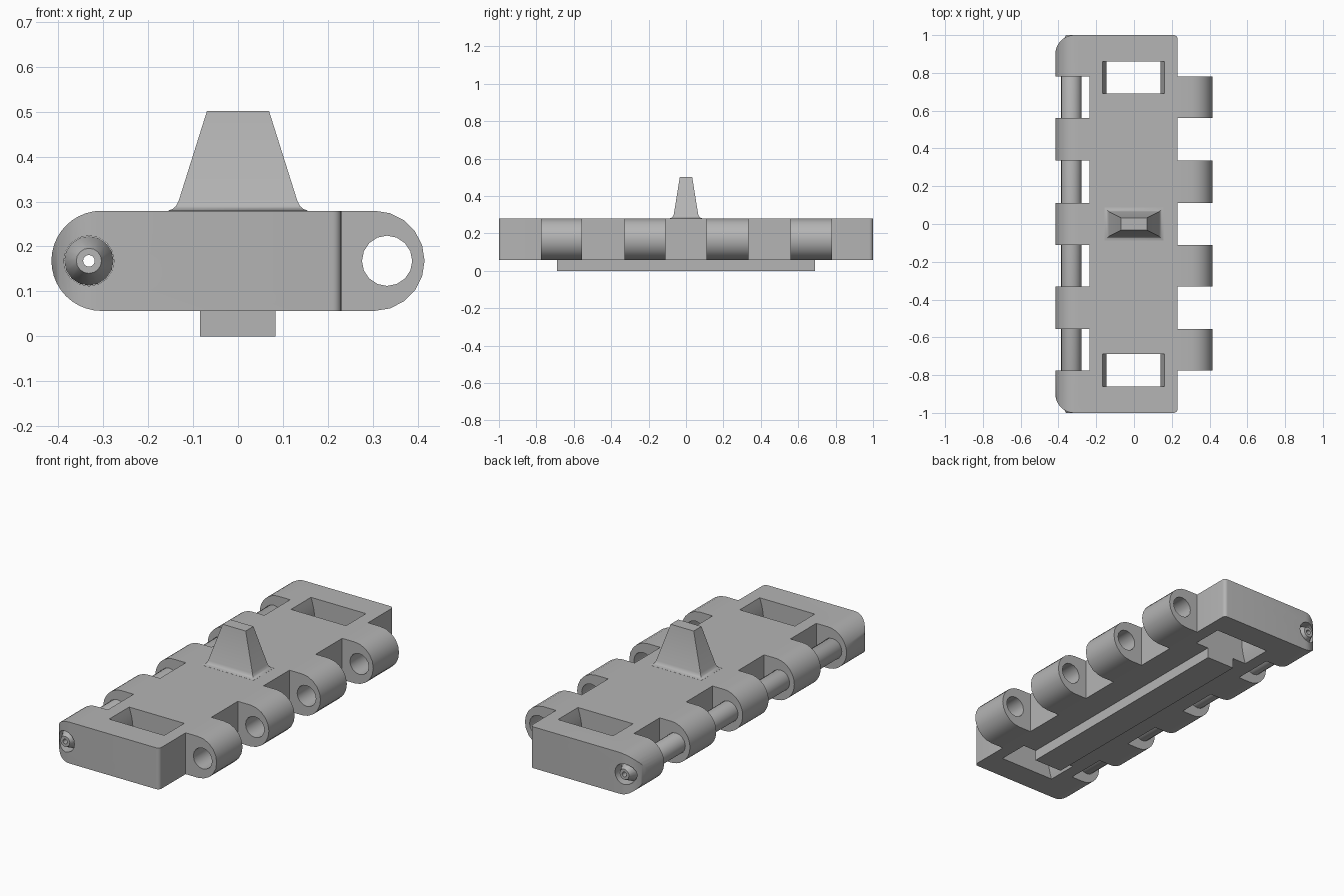
import bpy, bmesh
from math import sin, cos, pi, radians
from mathutils import Vector

if "Cube" in bpy.data.objects:
    bpy.data.objects.remove(bpy.data.objects["Cube"])

steel = bpy.data.materials.new("grey steel")
steel.use_nodes = True
grey = (0.46, 0.46, 0.46, 1)
steel.diffuse_color = grey
steel.node_tree.nodes["Principled BSDF"].inputs["Base Color"].default_value = grey


def finish(name, bm):
    bmesh.ops.recalc_face_normals(bm, faces=bm.faces)
    mesh = bpy.data.meshes.new(name)
    bm.to_mesh(mesh)
    bm.free()
    obj = bpy.data.objects.new(name, mesh)
    mesh.materials.append(steel)
    bpy.context.collection.objects.link(obj)
    return obj


def prism(name, points, axis, lo, hi):
    """Extrude an outline along y (points are x, z) or z (points are x, y)."""
    bm = bmesh.new()
    place = (lambda p: (p[0], lo, p[1])) if axis == "y" else (lambda p: (p[0], p[1], lo))
    face = bm.faces.new([bm.verts.new(place(p)) for p in points])
    new = bmesh.ops.extrude_face_region(bm, geom=[face])["geom"]
    shift = Vector((0, hi - lo, 0) if axis == "y" else (0, 0, hi - lo))
    bmesh.ops.translate(bm, vec=shift, verts=[v for v in new if isinstance(v, bmesh.types.BMVert)])
    return finish(name, bm)


def loft(name, rings, closed=False):
    """Join equal rings of points; cap the ends, or close the loop."""
    bm = bmesh.new()
    loops = [[bm.verts.new(p) for p in ring] for ring in rings]
    pairs = list(zip(loops, loops[1:])) + ([(loops[-1], loops[0])] if closed else [])
    for a, b in pairs:
        for i in range(len(a)):
            j = (i + 1) % len(a)
            bm.faces.new((a[i], a[j], b[j], b[i]))
    if not closed:
        bm.faces.new(loops[0])
        bm.faces.new(loops[-1])
    return finish(name, bm)


def arc(cx, cy, r, start, end, steps):
    angles = [radians(start + (end - start) * i / steps) for i in range(steps + 1)]
    return [(cx + r * cos(a), cy + r * sin(a)) for a in angles]


def combine(target, tool, operation):
    mod = target.modifiers.new(operation.lower(), "BOOLEAN")
    mod.object, mod.operation, mod.solver = tool, operation, "EXACT"
    bpy.context.view_layer.objects.active = target
    bpy.ops.object.modifier_apply(modifier=mod.name)
    bpy.data.objects.remove(tool)


MID, HALF = 0.168, 0.1115            # height of the hinge axis, half thickness
PIN_X = 0.332
KNUCKLES = [(-0.775, -0.555), (-0.33, -0.11), (0.11, 0.335), (0.56, 0.78)]

# Link body: side profile intersected with the notched plan outline
side = arc(0.304, MID, HALF, -90, 90, 10) + arc(-0.304, MID, HALF, 90, 270, 20)
body = prism("link_body", side, "y", -1.1, 1.1)

plan = arc(0.21, -0.98, 0.02, -90, 0, 5)
for lo, hi in KNUCKLES:
    plan += [(0.23, lo), (0.43, lo), (0.43, hi), (0.23, hi)]
plan += arc(0.21, 0.98, 0.02, 0, 90, 5) + arc(-0.316, 0.9, 0.1, 90, 180, 10)
for lo, hi in reversed(KNUCKLES):
    plan += [(-0.416, hi), (-0.235, hi), (-0.235, lo), (-0.416, lo)]
plan += arc(-0.316, -0.9, 0.1, 180, 270, 10)
combine(body, prism("plan_outline", plan, "z", -0.1, 0.5), "INTERSECT")

# Hinge bores on both edges
for x in (-PIN_X, PIN_X):
    bore = prism("bore", arc(x, MID, 0.056, 0, 360, 16)[:-1], "y", -1.2, 1.2)
    combine(body, bore, "DIFFERENCE")

# Sprocket windows with bulging end walls
steps = [i / 10 for i in range(-10, 11)]
wall = [(0.167 - 0.025 * cos(t * pi / 2), MID + t * 0.12) for t in steps]
window = [(x - 0.003, z) for x, z in wall] + [(-x - 0.003, z) for x, z in reversed(wall)]
for y in (-0.774, 0.776):
    combine(body, prism("window", window, "y", y - 0.085, y + 0.085), "DIFFERENCE")

# Hollow hinge pin with tapered ends
half_pin = [(0.055, 0.945), (0.028, 1.0), (0.013, 1.0)]
pin_profile = half_pin + [(r, -y) for r, y in reversed(half_pin)]
pin = loft("hinge_pin", [[(-PIN_X + x, y, MID + z) for x, z in arc(0, 0, r, 0, 360, 16)[:-1]]
                         for r, y in pin_profile], closed=True)

# Guide horn with flared foot
horn_sections = [(0.155, 0.088, 0.26), (0.155, 0.088, 0.28), (0.146, 0.077, 0.283),
                 (0.138, 0.07, 0.29), (0.132, 0.065, 0.302), (0.069, 0.033, 0.502)]
horn = loft("guide_horn", [[(sx * w, sy * d, z) for sx, sy in ((-1, -1), (1, -1), (1, 1), (-1, 1))]
                           for w, d, z in horn_sections])

# Ground rail under the body
rail = prism("ground_rail", [(-0.085, 0), (0.083, 0), (0.083, 0.08), (-0.085, 0.08)],
             "y", -0.689, 0.691)

# Smooth the rounded parts, keeping edges sharp
bpy.ops.object.select_all(action="DESELECT")
for obj in (body, pin, horn, rail):
    obj.select_set(True)
bpy.context.view_layer.objects.active = body
bpy.ops.object.shade_smooth_by_angle(angle=radians(32))
